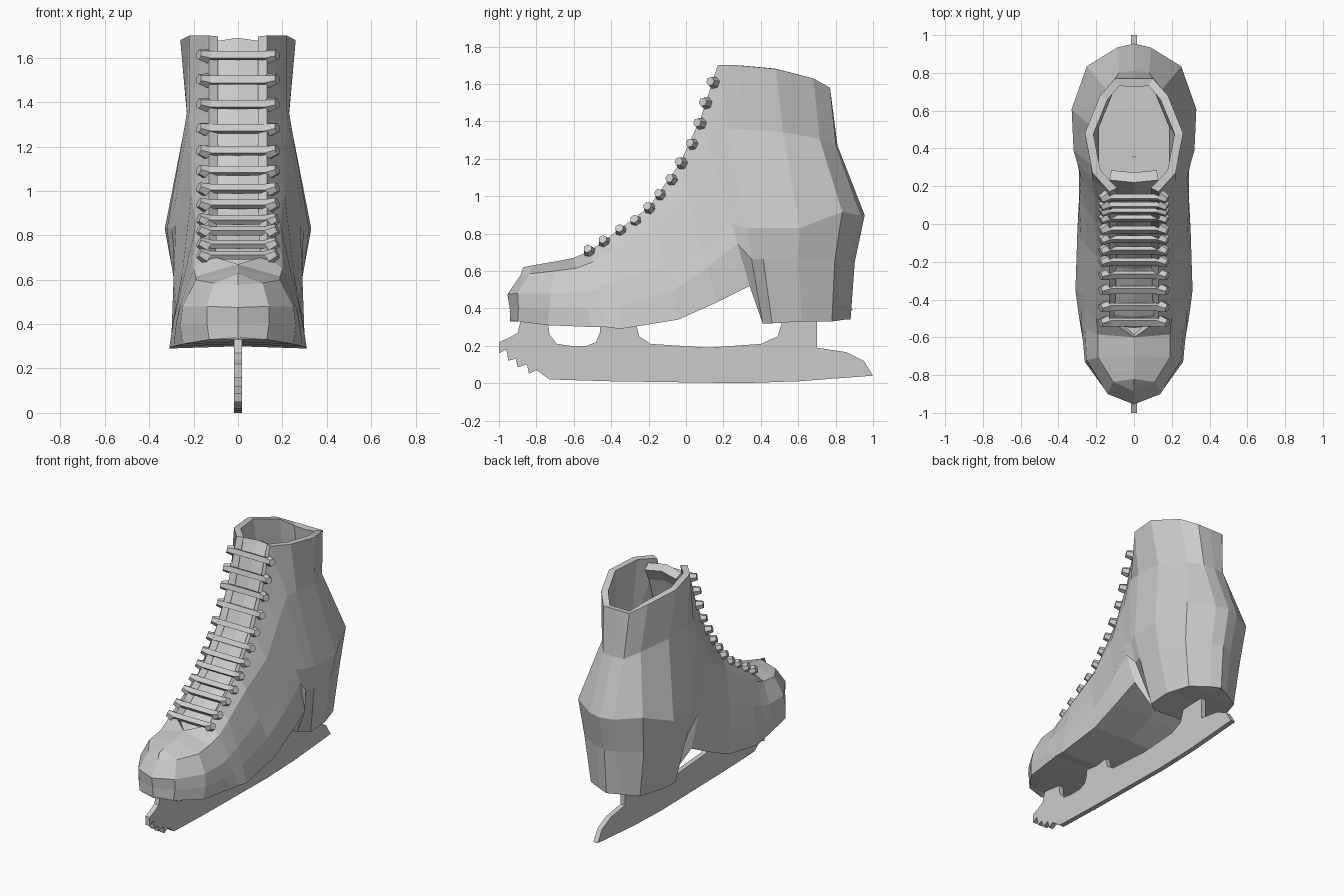
import bpy
import bmesh
import math
from mathutils import Matrix, Vector

default_cube = bpy.data.objects.get("Cube")
if default_cube:
    bpy.data.objects.remove(default_cube, do_unlink=True)

# One plain grey for every part
grey = bpy.data.materials.new("light_grey")
grey.use_nodes = True
GREY_VALUE = (0.6, 0.6, 0.6, 1)
grey.diffuse_color = GREY_VALUE
grey.node_tree.nodes["Principled BSDF"].inputs["Base Color"].default_value = GREY_VALUE


def finish(name, bm):
    """Turn a bmesh into a flat-shaded object."""
    mesh = bpy.data.meshes.new(name)
    bm.to_mesh(mesh)
    bm.free()
    mesh.materials.append(grey)
    obj = bpy.data.objects.new(name, mesh)
    bpy.context.collection.objects.link(obj)
    return obj


def loft(bm, rows):
    """Skin neighbouring rows of points with quads."""
    grid = [[bm.verts.new(point) for point in row] for row in rows]
    for near, far in zip(grid, grid[1:]):
        for k in range(len(near) - 1):
            bm.faces.new((near[k], far[k], far[k + 1], near[k + 1]))
    bmesh.ops.remove_doubles(bm, verts=bm.verts[:], dist=0.0005)


def thicken(obj, amount):
    solid = obj.modifiers.new("thickness", "SOLIDIFY")
    solid.thickness = amount
    solid.offset = -1


# Boot: each rib runs from the sole edge up to the lace line or collar
sole_line = [(-.94, .33), (-.9, .33), (-.74, .31), (-.5, .3), (-.43, .3),
             (-.35, .29), (-.04, .34), (.16, .43), (.34, .52), (.41, .32),
             (.46, .32), (.62, .33), (.78, .33), (.85, .34), (.88, .34)]
top_line = [(-.87, .62), (-.82, .63), (-.7, .65), (-.6, .67), (-.51, .71),
            (-.4, .79), (-.2, .94), (-.03, 1.18), (.08, 1.42), (.17, 1.7),
            (.27, 1.7), (.48, 1.68), (.68, 1.63), (.77, 1.58), (.77, 1.58)]
# Half widths of each rib, from the sole upwards
rib_widths = [(0, 0, 0, 0, 0), (.13, .14, .14, .11, 0), (.25, .26, .25, .19, 0),
              (.29, .28, .26, .19, 0), (.3, .28, .26, .2, .13),
              (.31, .29, .26, .2, .13), (.3, .28, .25, .19, .13),
              (.29, .29, .26, .21, .13), (.28, .29, .28, .21, .13),
              (.17, .28, .3, .22, .13), (.24, .3, .32, .23, .22),
              (.24, .3, .33, .23, .26), (.19, .23, .25, .15, .18),
              (.07, .08, .09, .08, .1), (0, 0, 0, 0, 0)]
# How far each rib bows backwards
bows = [-.05, -.04] + [0] * 9 + [.04, .1, .12, .125]
bow_shape = [0, .4, 1, .1, 0]
# Heights along the rib: toe and vamp, ankle side, heel counter
toe_levels = [(0, .25, .5, .85, 1)] * 7
ankle_levels = [(0, .25, .37, .75, 1)] * 5
heel_levels = [(0, .25, .45, .75, 1)] * 3

ribs = []
for low, high, widths, bow, levels in zip(sole_line, top_line, rib_widths, bows,
                                          toe_levels + ankle_levels + heel_levels):
    start, end = Vector((0, *low)), Vector((0, *high))
    rib = [start + Vector((0, 0, .01))]
    for level, width, lean in zip(levels, widths, bow_shape):
        rib.append(start.lerp(end, level) + Vector((width, bow * lean, 0)))
    ribs.append(rib)

bm = bmesh.new()
loft(bm, ribs)
boot = finish("boot", bm)
mirror = boot.modifiers.new("mirror", "MIRROR")
mirror.merge_threshold = 0.002
thicken(boot, .045)

# Insole: flat floor inside the ankle
bm = bmesh.new()
bmesh.ops.create_circle(bm, cap_ends=True, segments=12, radius=1,
                        matrix=Matrix.Translation((0, .45, .57)) @ Matrix.Diagonal((.23, .37, 1, 1)))
finish("insole", bm)

# Lace line, from the collar down to the toe
lace_points = [(.14, 1.61), (.1, 1.5), (.07, 1.39), (.03, 1.28), (-.03, 1.18),
               (-.08, 1.09), (-.14, 1.01), (-.2, .94), (-.27, .87),
               (-.35, .82), (-.44, .76), (-.52, .71)]

# Tongue: an arched strip set just behind the laces
tongue_path = [(.19, 1.7)] + lace_points[::2] + [lace_points[-1], (-.58, .65)]
tongue_rows = []
for y, z in tongue_path:
    tongue_rows.append([(x, y + .03 + .1 * abs(x), z - .01 - .15 * abs(x))
                        for x in (-.13, -.07, 0, .07, .13)])
bm = bmesh.new()
loft(bm, tongue_rows)
tongue = finish("tongue", bm)
thicken(tongue, .06)

# Laces: a straight bar with a tapered six-sided hook at both ends
for index, (y, z) in enumerate(lace_points):
    before = lace_points[max(index - 1, 0)]
    after = lace_points[min(index + 1, len(lace_points) - 1)]
    slope = math.atan2(before[1] - after[1], before[0] - after[0])
    place = Matrix.Translation((0, y, z)) @ Matrix.Rotation(slope, 4, "X")

    bm = bmesh.new()
    bmesh.ops.create_cube(bm, size=1, matrix=place @ Matrix.Diagonal((.3, .035, .025, 1)))
    finish(f"lace_{index + 1}", bm)

    # Hooks lean outwards from the boot surface
    bm = bmesh.new()
    for side in (-1, 1):
        turn = Matrix.Rotation(side * math.radians(60), 4, "Y")
        bmesh.ops.create_cone(bm, cap_ends=True, segments=6, radius1=.034, radius2=.024,
                              depth=.045,
                              matrix=place @ Matrix.Translation((side * .157, 0, 0)) @ turn)
    finish(f"lace_hooks_{index + 1}", bm)

# Blade: side outline with toe picks and three posts
blade_top = [(-1, .22), (-.95, .24), (-.9, .27), (-.88, .35), (-.74, .35),
             (-.73, .26), (-.69, .21), (-.62, .2), (-.53, .2), (-.48, .22),
             (-.46, .27), (-.46, .33), (-.27, .33), (-.25, .25), (-.19, .21),
             (.12, .19), (.4, .21), (.49, .25), (.52, .35), (.7, .35),
             (.7, .19), (.86, .165), (.95, .12), (1, .04)]
blade_bottom = [(.6, .01), (.3, 0), (-.4, .01), (-.73, .02), (-.8, .07),
                (-.84, .05), (-.85, .1), (-.9, .085), (-.91, .13),
                (-.95, .12), (-.96, .18), (-1, .16)]
half_thickness = .017
bm = bmesh.new()
outline = bm.faces.new([bm.verts.new((-half_thickness, y, z))
                        for y, z in blade_top + blade_bottom])
extruded = bmesh.ops.extrude_face_region(bm, geom=[outline])
moved = [item for item in extruded["geom"] if isinstance(item, bmesh.types.BMVert)]
bmesh.ops.translate(bm, verts=moved, vec=(2 * half_thickness, 0, 0))
bmesh.ops.recalc_face_normals(bm, faces=bm.faces[:])
finish("blade", bm)
